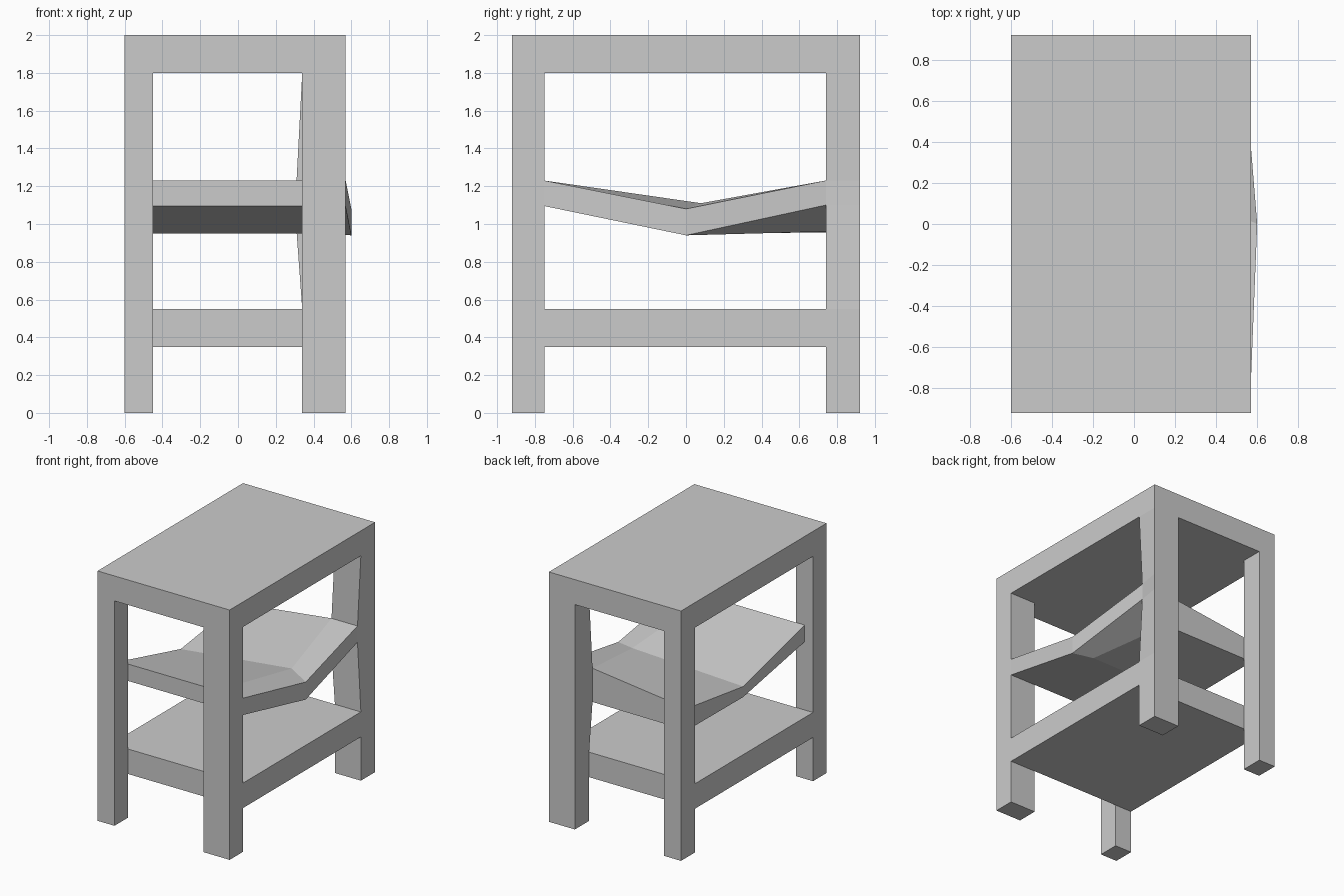
import bpy
import bmesh

cube = bpy.data.objects.get("Cube")
if cube:
    bpy.data.objects.remove(cube, do_unlink=True)

grey = bpy.data.materials.new("plain_grey")
grey.use_nodes = True
colour = (0.6, 0.6, 0.6, 1.0)
grey.diffuse_color = colour
grey.node_tree.nodes["Principled BSDF"].inputs["Base Color"].default_value = colour

LEFT, RIGHT = -0.6, 0.57
FRONT, BACK = -0.92, 0.92
INNER_FRONT, INNER_BACK = -0.75, 0.74
INNER_LEFT, INNER_RIGHT = -0.45, 0.34
TOP, UNDERSIDE = 2.0, 1.8


def loft(name, rings):
    """Skin a row of matching closed loops and cap both ends."""
    bm = bmesh.new()
    loops = [[bm.verts.new(p) for p in ring] for ring in rings]
    for a, b in zip(loops, loops[1:]):
        for i in range(len(a)):
            j = (i + 1) % len(a)
            bm.faces.new((a[i], a[j], b[j], b[i]))
    bm.faces.new(loops[0])
    bm.faces.new(loops[-1])
    bmesh.ops.recalc_face_normals(bm, faces=bm.faces)
    mesh = bpy.data.meshes.new(name)
    bm.to_mesh(mesh)
    bm.free()
    mesh.materials.append(grey)
    obj = bpy.data.objects.new(name, mesh)
    bpy.context.collection.objects.link(obj)
    return obj


def box(name, x0, x1, y0, y1, z0, z1):
    return loft(name, [[(x0, y0, z), (x1, y0, z), (x1, y1, z), (x0, y1, z)]
                       for z in (z0, z1)])


# Table top, back rail and straight lower shelf
box("table_top", LEFT, RIGHT, FRONT, INNER_BACK, UNDERSIDE, TOP)
box("back_rail", LEFT, RIGHT, INNER_BACK, BACK, UNDERSIDE, TOP)
box("lower_shelf", LEFT, RIGHT, INNER_FRONT, INNER_BACK, 0.35, 0.55)

# Three straight legs
box("front_right_leg", LEFT, INNER_LEFT, FRONT, INNER_FRONT, 0, UNDERSIDE)
box("front_left_leg", INNER_RIGHT, RIGHT, FRONT, INNER_FRONT, 0, UNDERSIDE)
box("back_right_leg", LEFT, INNER_LEFT, INNER_BACK, BACK, 0, UNDERSIDE)

# Fourth leg, its front edges pulled inwards where the bent shelf meets it
rings = []
for z_in, z_out, shift in ((0, 0, 0), (0.55, 0.55, 0), (0.96, 1.1, 0.03),
                           (1.23, 1.23, 0.03), (UNDERSIDE, UNDERSIDE, 0)):
    rings.append([(INNER_RIGHT - shift, INNER_BACK, z_in),
                  (RIGHT - shift, INNER_BACK, z_out),
                  (RIGHT, BACK, z_out), (INNER_RIGHT, BACK, z_in)])
loft("back_left_leg", rings)

# Sagging middle shelf: front, middle and back cross-sections
shelf_front = [(x, INNER_FRONT, z) for x, z in (
    (-0.525, 1.23), (0.34, 1.23), (0.57, 1.23),
    (0.57, 1.095), (0.34, 1.095), (-0.525, 1.095))]
shelf_middle = [(-0.525, 0.025, 1.034), (0.42, 0.08, 1.11), (0.6, 0, 1.08),
                (0.6, 0, 0.94), (0.42, 0.03, 0.95), (-0.525, 0.025, 0.95)]
shelf_back = [(x, INNER_BACK, z) for x, z in (
    (-0.525, 1.13), (0.31, 1.23), (0.54, 1.23),
    (0.54, 1.1), (0.31, 0.96), (-0.525, 0.955))]
loft("middle_shelf", [shelf_front, shelf_middle, shelf_back])
